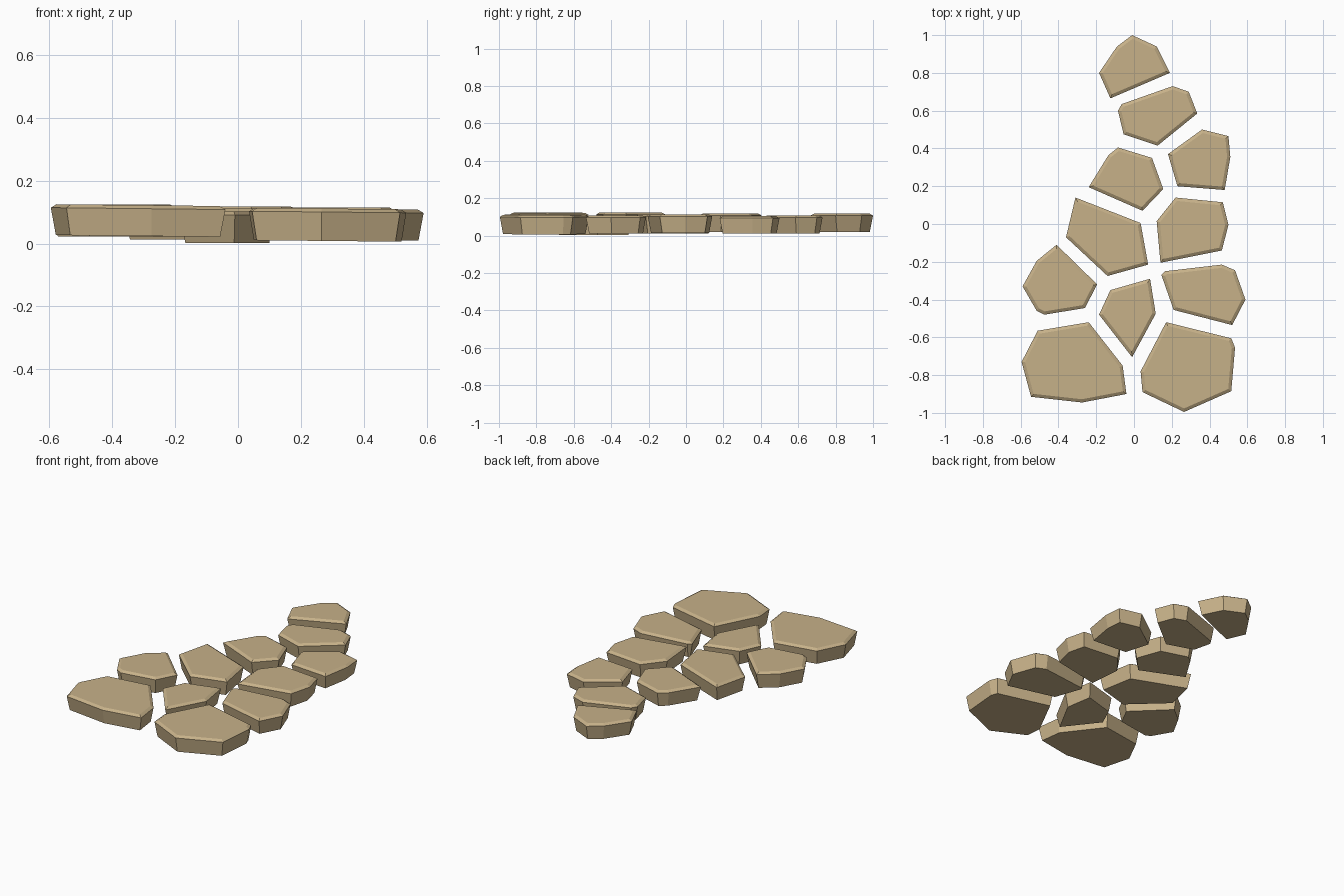
import bpy
import bmesh
from mathutils import Vector

TAPER = 0.015    # how far the underside draws in
BEVEL = 0.017    # width of the top chamfer
DROP = 0.011     # height of the top chamfer

stone_mat = bpy.data.materials.new("sandstone_beige")
stone_mat.diffuse_color = (0.57, 0.44, 0.25, 1.0)


def inset(points, d):
    """Offset a clockwise convex outline inward by d with mitred corners."""
    pts = [Vector(p) for p in points]
    result = []
    for i, p in enumerate(pts):
        a = (p - pts[i - 1]).normalized()
        b = (pts[(i + 1) % len(pts)] - p).normalized()
        n1, n2 = Vector((a.y, -a.x)), Vector((b.y, -b.x))
        result.append(p + (n1 + n2) * (d / (1 + n1.dot(n2))))
    return result


def stone(name, bottom, top, outline, tilt=0.0):
    """Flat paving slab: tapered sides, chamfered rim, slight tilt along x."""
    cx = sum(p[0] for p in outline) / len(outline)
    levels = [(TAPER, bottom), (0.0, top - DROP), (BEVEL, top)]
    bm = bmesh.new()
    rings = [[bm.verts.new((p.x, p.y, z + tilt * (p.x - cx)))
              for p in inset(outline, d)] for d, z in levels]
    n = len(outline)
    for low, high in zip(rings, rings[1:]):
        for i in range(n):
            j = (i + 1) % n
            bm.faces.new((low[i], low[j], high[j], high[i]))
    bm.faces.new(rings[0])
    bm.faces.new(rings[-1])
    bmesh.ops.recalc_face_normals(bm, faces=bm.faces)
    mesh = bpy.data.meshes.new(name)
    bm.to_mesh(mesh)
    bm.free()
    mesh.materials.append(stone_mat)
    bpy.context.collection.objects.link(bpy.data.objects.new(name, mesh))


# Far end of the path
stone("stone_far_tip", 0.02, 0.118,
      [(-0.01, 1.0), (0.12, 0.94), (0.19, 0.80), (-0.125, 0.665),
       (-0.185, 0.80), (-0.09, 0.94)])
stone("stone_far_second", 0.01, 0.108,
      [(0.205, 0.73), (0.29, 0.70), (0.335, 0.585), (0.125, 0.415),
       (-0.055, 0.475), (-0.085, 0.60), (-0.065, 0.635)])
stone("stone_far_right", 0.01, 0.104,
      [(0.36, 0.50), (0.50, 0.465), (0.51, 0.355), (0.48, 0.18),
       (0.23, 0.20), (0.18, 0.37)])
stone("stone_far_left", 0.02, 0.118,
      [(-0.085, 0.405), (0.095, 0.35), (0.155, 0.185), (0.045, 0.07),
       (-0.24, 0.195), (-0.135, 0.365)])

# Middle of the path
stone("stone_mid_left", 0.012, 0.112,
      [(-0.31, 0.14), (0.035, 0.005), (0.075, -0.215), (-0.14, -0.275),
       (-0.36, -0.07)])
stone("stone_mid_right", 0.015, 0.114,
      [(0.22, 0.14), (0.47, 0.115), (0.50, -0.005), (0.465, -0.14),
       (0.14, -0.205), (0.12, 0.015)])
stone("stone_outer_left", 0.023, 0.124,
      [(-0.41, -0.11), (-0.195, -0.32), (-0.26, -0.445), (-0.475, -0.48),
       (-0.515, -0.46), (-0.59, -0.33), (-0.515, -0.195)])
stone("stone_wedge", 0.002, 0.102,
      [(0.085, -0.29), (0.115, -0.475), (-0.01, -0.705), (-0.185, -0.48),
       (-0.125, -0.35)])
stone("stone_outer_right", 0.01, 0.108,
      [(0.465, -0.215), (0.535, -0.245), (0.59, -0.40), (0.52, -0.535),
       (0.21, -0.455), (0.145, -0.27), (0.165, -0.25)])

# Two large near stones
stone("stone_near_left", 0.024, 0.122,
      [(-0.24, -0.52), (-0.06, -0.75), (-0.04, -0.90), (-0.275, -0.945),
       (-0.545, -0.915), (-0.595, -0.73), (-0.51, -0.565)], tilt=-0.011)
stone("stone_near_right", 0.008, 0.111,
      [(0.17, -0.52), (0.515, -0.605), (0.535, -0.655), (0.515, -0.885),
       (0.265, -0.995), (0.045, -0.89), (0.035, -0.78)], tilt=-0.01)
